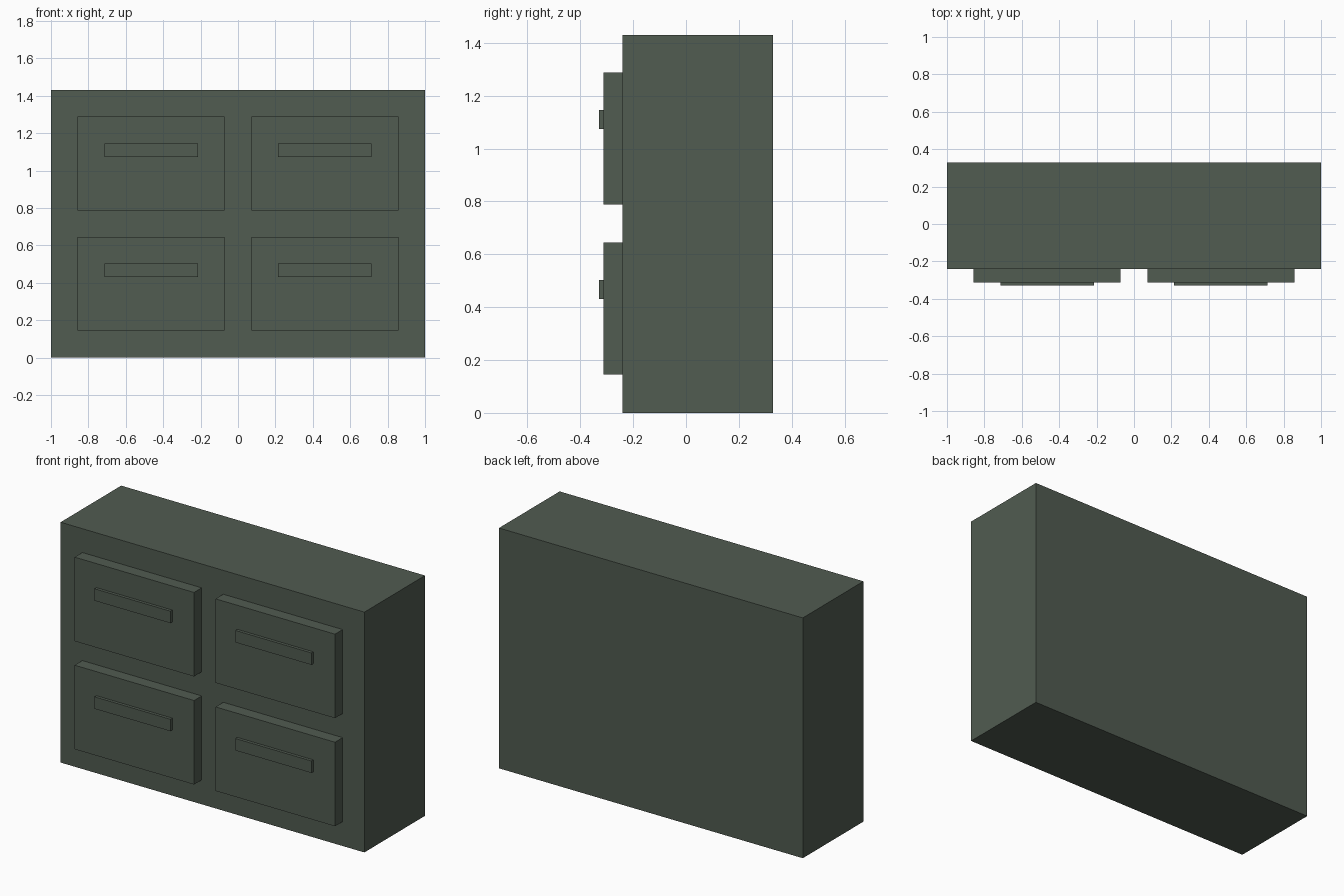
import bpy

cube = bpy.data.objects.get("Cube")
if cube:
    bpy.data.objects.remove(cube, do_unlink=True)

# Single painted colour for the whole chest
paint = bpy.data.materials.new("grey_green_paint")
paint.use_nodes = True
colour = (0.082, 0.106, 0.082, 1)
paint.diffuse_color = colour
paint.node_tree.nodes["Principled BSDF"].inputs["Base Color"].default_value = colour


def box(name, low, high):
    """Box spanning two opposite corners."""
    centre = [(a + b) / 2 for a, b in zip(low, high)]
    bpy.ops.mesh.primitive_cube_add(size=1, location=centre)
    ob = bpy.context.object
    ob.name = name
    ob.scale = [b - a for a, b in zip(low, high)]
    bpy.ops.object.transform_apply(location=False, rotation=False, scale=True)
    ob.data.materials.append(paint)
    return ob


BACK, FRONT, DRAWER_FRONT, HANDLE_FRONT = 0.33, -0.24, -0.312, -0.33

# Cabinet body
box("cabinet_body", (-1, FRONT, 0), (1, BACK, 1.43))

# Two rows of two drawers, each with a bar handle
for row, z in (("lower", 0.145), ("upper", 0.788)):
    for side, x in (("left", 0.464), ("right", -0.464)):
        box(f"{row}_{side}_drawer",
            (x - 0.393, DRAWER_FRONT, z), (x + 0.393, FRONT, z + 0.5))
        box(f"{row}_{side}_handle",
            (x - 0.25, HANDLE_FRONT, z + 0.286), (x + 0.25, DRAWER_FRONT, z + 0.357))
